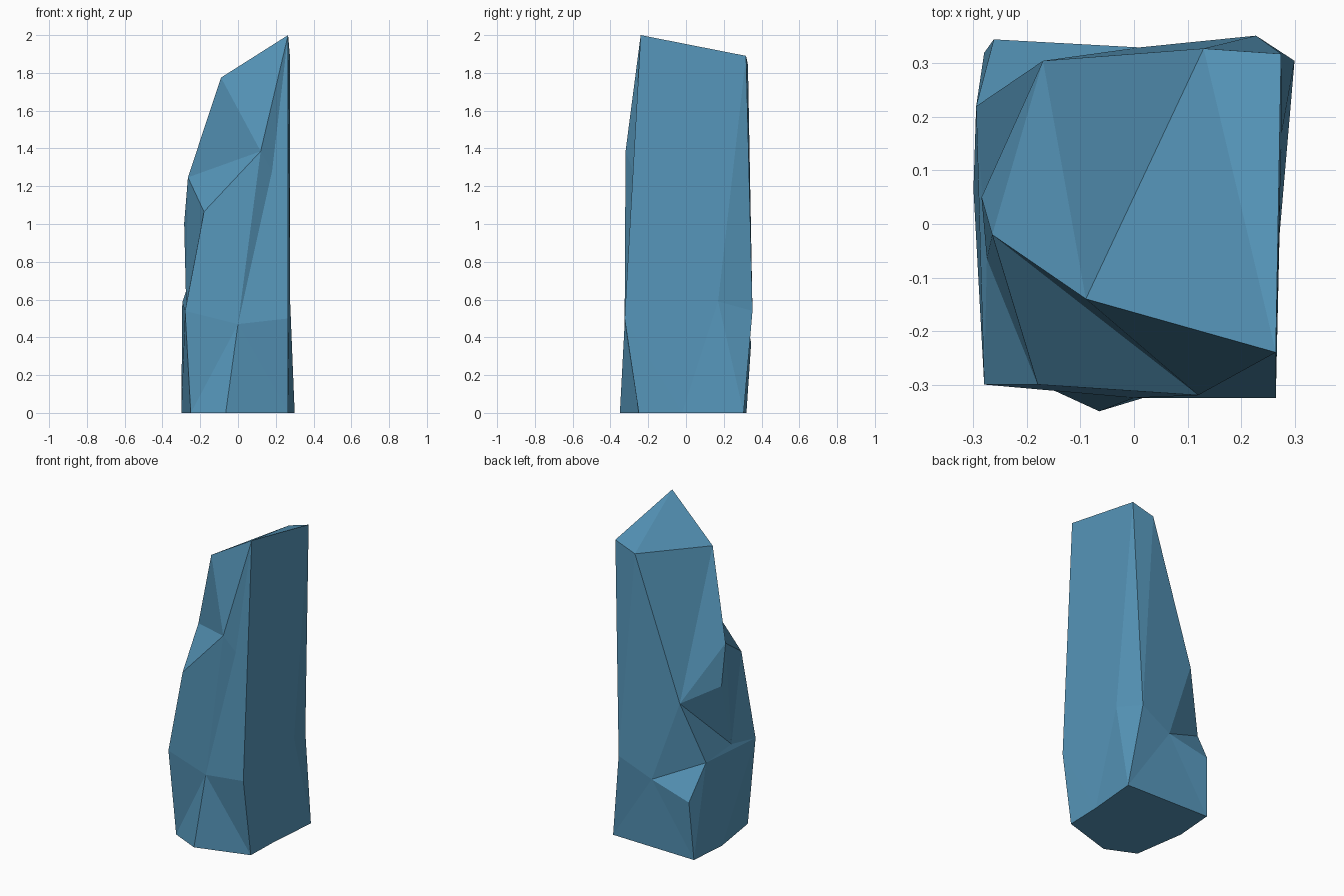
import bpy, bmesh

if "Cube" in bpy.data.objects:
    bpy.data.objects.remove(bpy.data.objects["Cube"])

# Corner points of the faceted stone, ring by ring (counter-clockwise from above)
base = [(.265, -.25, 0), (.272, -.02, 0), (.30, .305, 0), (-.28, .32, 0),
        (-.30, .065, 0), (-.25, -.265, 0), (-.065, -.35, 0)]
waist = [(.265, -.325, .5), (.276, .17, .59), (.228, .352, .54), (.01, .33, .44),
         (-.295, .22, .585), (-.28, -.30, .54), (0, -.325, .47)]
shoulder = [(.265, -.24, 2), (.275, .318, 1.89), (.13, .328, 1.843), (-.17, .305, .96),
            (-.275, -.065, .59), (-.18, -.30, 1.065), (.12, -.32, 1.385)]
crest = [(-.09, -.14, 1.775), (-.265, -.02, 1.247), (-.285, .05, 1.005)]

bm = bmesh.new()


def ring(points):
    return [bm.verts.new(p) for p in points]


def strip(low, up, moves):
    """Zip two closed rings with triangles: l steps along the low ring, u along the up ring."""
    i = j = 0
    for m in moves:
        a, b = low[i % len(low)], up[j % len(up)]
        if m == 'l':
            i += 1
            c = low[i % len(low)]
            bm.faces.new((a, c, b))
        else:
            j += 1
            c = up[j % len(up)]
            bm.faces.new((a, c, b))


def poke(corners, point):
    """Split one triangle around a new point that stands proud of it or sinks in."""
    bm.faces.remove(bm.faces.get(corners))
    v = bm.verts.new(point)
    for k in range(3):
        bm.faces.new((corners[k], corners[(k + 1) % 3], v))


b, w, s, c = ring(base), ring(waist), ring(shoulder), ring(crest)

# Sides
strip(b, w, "luluululululluu"[:13] + "u")
strip(w, s, "lulululululuul")
# Slanted top: flat cap corner plus the sloping crest
bm.faces.new(s[:3])
strip([s[0]] + s[2:], [c[0], c[1], c[2], c[1]], "lluulullul")
# Underside
bm.faces.new(b[::-1])
# Chipped ledge at the back left, crease on the front
poke((w[3], b[3], w[4]), (-.262, .345, .37))
poke((s[6], w[6], s[0]), (.19, -.274, 1.265))

bmesh.ops.recalc_face_normals(bm, faces=bm.faces)
mesh = bpy.data.meshes.new("stone_pillar")
bm.to_mesh(mesh)
bm.free()

# One flat blue stone colour
blue = bpy.data.materials.new("blue stone")
blue.diffuse_color = (.093, .305, .49, 1)
blue.use_nodes = True
blue.node_tree.nodes["Principled BSDF"].inputs["Base Color"].default_value = blue.diffuse_color
mesh.materials.append(blue)
pillar = bpy.data.objects.new("stone_pillar", mesh)
bpy.context.collection.objects.link(pillar)
